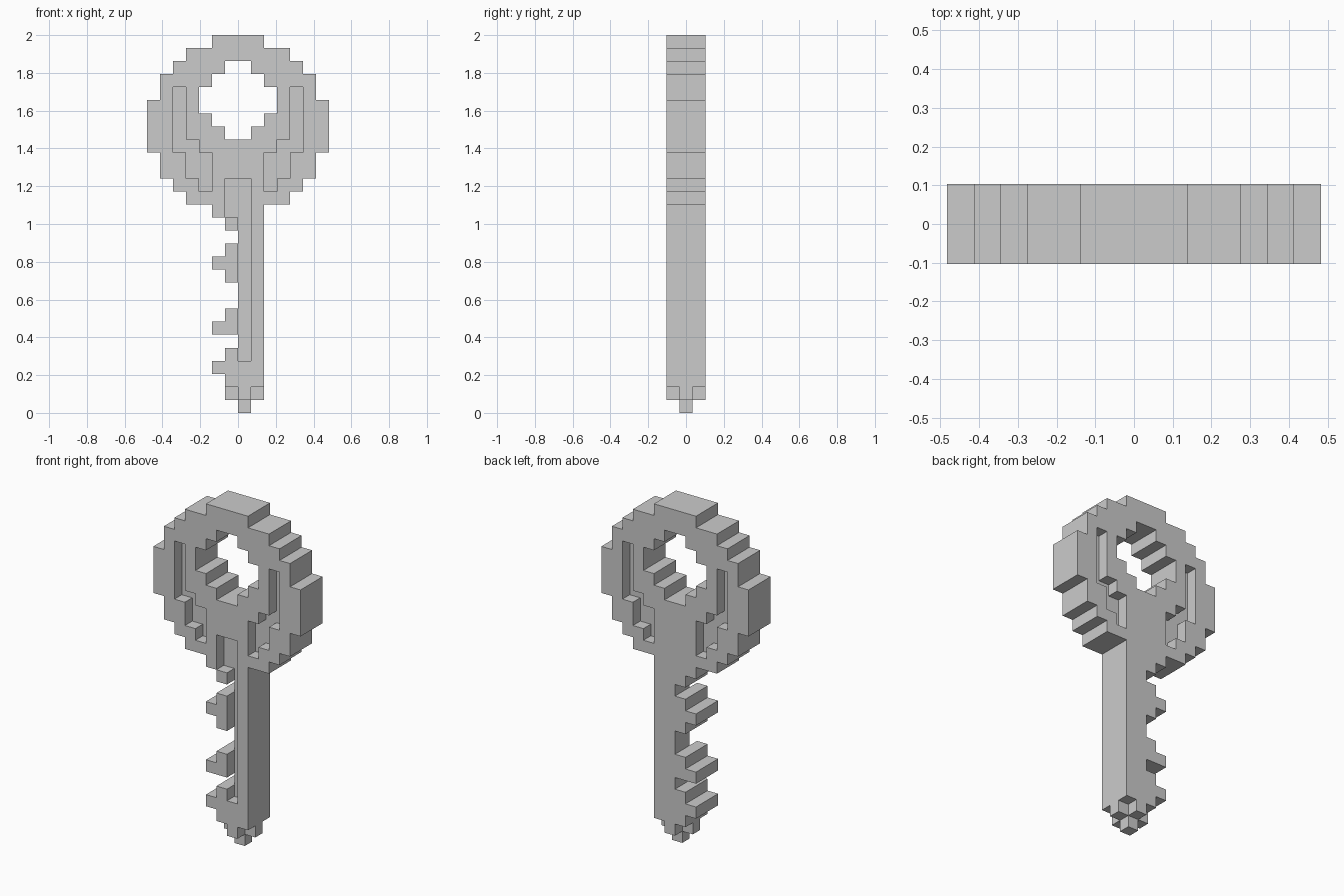
import bpy, bmesh
from math import radians
from mathutils import Vector

if "Cube" in bpy.data.objects:
    bpy.data.objects.remove(bpy.data.objects["Cube"])

U = 2 / 29  # one block; the key is 14 x 3 x 29 blocks


def box(x0, x1, z0, z1, y0=0, y1=3):
    """Set of unit blocks; y = 0 is the front layer."""
    return {(x, y, z) for x in range(x0, x1) for y in range(y0, y1) for z in range(z0, z1)}


def sym(x0, x1, z0, z1, y0=0, y1=3):
    return box(x0, x1, z0, z1, y0, y1) | box(-x1, -x0, z0, z1, y0, y1)


# Bow: stepped disc, given as (half width, bottom, top)
bow = set()
for h, z0, z1 in [(2, 15, 16), (4, 16, 17), (5, 17, 18), (6, 18, 20), (7, 20, 24),
                  (6, 24, 26), (5, 26, 27), (4, 27, 28), (2, 28, 29)]:
    bow |= box(-h, h, z0, z1)
# Stepped hole through the bow
for h, z0, z1 in [(1, 21, 22), (2, 22, 23), (3, 23, 25), (2, 25, 26), (1, 26, 27)]:
    bow -= box(-h, h, z0, z1)
# Curved grooves on front and back
for layer in (0, 2):
    for x0, x1, z0, z1 in [(4, 5, 20, 25), (3, 4, 18, 21), (2, 3, 17, 20)]:
        bow -= sym(x0, x1, z0, z1, layer, layer + 1)
# Front slot where the shaft meets the bow
bow -= box(-1, 1, 15, 18, 0, 1)

# Shaft with its front groove
shaft = box(0, 2, 2, 15) - box(0, 1, 4, 15, 0, 1)

# Teeth on the left of the shaft
teeth = set()
for x, z0, z1 in [(-1, 2, 5), (-2, 3, 4), (-1, 6, 8), (-2, 6, 7),
                  (-1, 10, 13), (-2, 11, 12), (-1, 14, 15)]:
    teeth |= box(x, x + 1, z0, z1)

# Tip: plus-shaped step and a single end block
tip = box(0, 1, 1, 2) | box(-1, 2, 1, 2, 1, 2) | box(0, 1, 0, 1, 1, 2)

parts = {"bow": bow, "shaft": shaft, "teeth": teeth, "tip": tip}
solid = set().union(*parts.values())


def skin(name, cells):
    """Cover the exposed sides of the blocks, then merge flat regions."""
    bm = bmesh.new()
    verts = {}

    def vert(p):
        key = tuple(round(c * 2) for c in p)
        if key not in verts:
            verts[key] = bm.verts.new((p.x * U, (p.y - 1.5) * U, p.z * U))
        return verts[key]

    for c in sorted(cells):
        mid = Vector(c) + Vector((.5, .5, .5))
        for a in range(3):
            for s in (-1, 1):
                n = [0, 0, 0]
                n[a] = s
                if tuple(i + j for i, j in zip(c, n)) in solid:
                    continue
                n = Vector(n)
                u = Vector((0, 0, 0))
                u[(a + 1) % 3] = 1
                w = n.cross(u)
                bm.faces.new([vert(mid + (n + u * i + w * j) / 2)
                              for i, j in ((-1, -1), (1, -1), (1, 1), (-1, 1))])
    bmesh.ops.dissolve_limit(bm, angle_limit=radians(1), verts=bm.verts[:], edges=bm.edges[:])
    me = bpy.data.meshes.new(name)
    bm.to_mesh(me)
    bm.free()
    bpy.context.collection.objects.link(bpy.data.objects.new(name, me))


for name, cells in parts.items():
    skin(name, cells)
